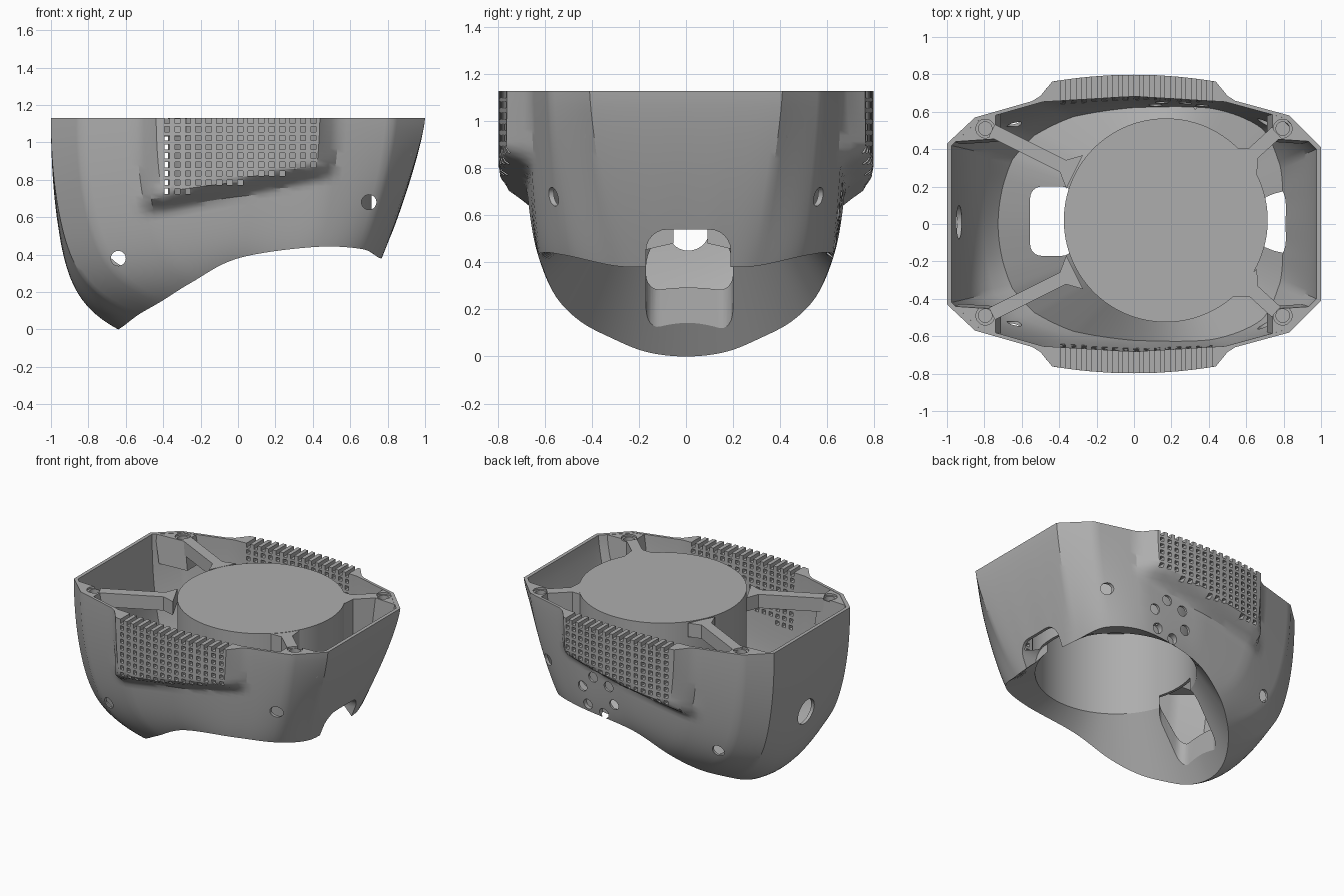
import bpy, bmesh, math
from mathutils import Vector, Matrix

cube = bpy.data.objects.get("Cube")
if cube:
    bpy.data.objects.remove(cube, do_unlink=True)

grey = bpy.data.materials.new("housing_grey")
grey.use_nodes = True
COLOUR = (0.42, 0.42, 0.42, 1)
grey.diffuse_color = COLOUR
grey.node_tree.nodes["Principled BSDF"].inputs["Base Color"].default_value = COLOUR

TOP = 1.13
STEPS = 8
RINGS = 32
BORE = Vector((0.17, 0.02))


def finish(name, bm, helper=False):
    bmesh.ops.recalc_face_normals(bm, faces=bm.faces)
    mesh = bpy.data.meshes.new(name)
    bm.to_mesh(mesh)
    bm.free()
    mesh.materials.append(grey)
    ob = bpy.data.objects.new(name, mesh)
    bpy.context.collection.objects.link(ob)
    ob.hide_render = helper
    return ob


def cut(ob, cutter, overlapping=False):
    mod = ob.modifiers.new("cut", "BOOLEAN")
    mod.operation, mod.solver, mod.object = "DIFFERENCE", "EXACT", cutter
    mod.use_self = overlapping
    bpy.context.view_layer.objects.active = ob
    bpy.ops.object.modifier_apply(modifier=mod.name)
    bpy.data.objects.remove(cutter, do_unlink=True)


def add_box(bm, centre, size, round_axis=None, radius=0):
    geo = bmesh.ops.create_cube(bm, size=1)
    for v in geo["verts"]:
        v.co = Vector([c + a * s for c, a, s in zip(centre, v.co, size)])
    if round_axis is not None:
        edges = {e for v in geo["verts"] for e in v.link_edges}
        along = [e for e in edges
                 if abs((e.verts[0].co - e.verts[1].co).normalized()[round_axis]) > 0.9]
        bmesh.ops.bevel(bm, geom=along, offset=radius, segments=6, profile=0.5, affect="EDGES")


def add_rod(bm, centre, radius, depth, axis):
    turn = Matrix.Rotation(math.pi / 2, 4, axis) if axis != "Z" else Matrix()
    bmesh.ops.create_cone(bm, cap_ends=True, segments=28, radius1=radius, radius2=radius,
                          depth=depth, matrix=Matrix.Translation(centre) @ turn)


def smooth(v):
    v = min(max(v, 0), 1)
    return v * v * (3 - 2 * v)


# Matching half outlines: upper rim, and the lower lip with its height
upper = [(-1, 0), (-1, .22), (-1, .43), (-.85, .57), (-.5, .67), (0, .7),
         (.5, .67), (.83, .58), (1, .41), (1, .2), (1, 0)]
lower = [(-.64, 0, 0), (-.61, .17, .02), (-.53, .32, .08), (-.41, .45, .15),
         (-.25, .55, .25), (0, .61, .38), (.4, .62, .44), (.66, .51, .43),
         (.75, .3, .385), (.77, .13, .38), (.77, 0, .38)]


def curve_point(pts, i, f):
    # Smooth interpolation, mirrored at both ends
    def at(k):
        x, y, z = pts[k if 0 <= k < len(pts) else (1 if k < 0 else len(pts) - 2)]
        return Vector((x, -y if k < 0 or k >= len(pts) else y, z))
    a, b, c, d = (at(i + k) for k in (-1, 0, 1, 2))
    return b + ((c - a) + (2 * a - 5 * b + 4 * c - d + (3 * (b - c) + d - a) * f) * f) * f / 2


half = []
for i in range(len(upper) - 1):
    for k in range(STEPS):
        f = k / STEPS
        u = Vector(upper[i]).lerp(Vector(upper[i + 1]), f)
        half.append((Vector((u.x, u.y, TOP)), curve_point(lower, i, f)))
half.append((Vector((*upper[-1], TOP)), Vector(lower[-1])))
flip = Vector((1, -1, 1))
outline = half + [(u * flip, l * flip) for u, l in half[-2:0:-1]]


def wall(u, l, t):
    # Wall rolls under at the deep end and slopes straighter at the other
    roll = 0.275 * (1 - u.x)
    p = u.lerp(l, (1 - roll) * t ** (1.75 - 0.45 * u.x) + roll * t ** 9)
    p.z = u.z + (l.z - u.z) * t
    return p


def outer(u, l, t):
    # Outer wall with the raised grille panels on both long sides
    p = wall(u, l, t)
    low = 0.69 + 0.2 * (p.x + 0.4)
    s = smooth((0.525 - abs(p.x)) / 0.09) * smooth((p.z - low + 0.07) / 0.11)
    y = 0.798 - 0.19 * p.x ** 2
    p.y += (math.copysign(y, p.y) - p.y) * s
    return p


def inner(u, l, s):
    p = wall(u, l, s * (0.89 - 0.05 * u.x))
    return Vector((p.x * 0.975, p.y * 0.975, p.z))


def bore(l, radius, z):
    d = (l.xy - BORE).normalized() * radius + BORE
    return Vector((d.x, d.y, z))


# Housing shell: one closed loft from bore ceiling, round the lip, to the disc top
rings = [[bore(l, 0.525, z) for u, l in outline] for z in (1.08, 0.48)]
for k in range(RINGS + 1):
    t = 1 - (k / RINGS) ** 1.3
    rings.append([outer(u, l, t) for u, l in outline])
for k in range(15):
    rings.append([inner(u, l, k / 14) for u, l in outline])
rings += [[bore(l, 0.545, z) for u, l in outline] for z in (0.53, TOP)]

bm = bmesh.new()
loops = [[bm.verts.new(p) for p in ring] for ring in rings]
n = len(outline)
for a, b in zip(loops, loops[1:]):
    for i in range(n):
        j = (i + 1) % n
        bm.faces.new((a[i], a[j], b[j], b[i]))
bm.faces.new(loops[0])
bm.faces.new(loops[-1])
shell = finish("housing_shell", bm)

# Grille holes, screw holes, vents and cable openings
bm = bmesh.new()
for side in (-1, 1):
    for col in range(15):
        for row in range(10):
            x, z = -0.38 + col * 0.056, 1.118 - row * 0.0475
            if z > 0.71 + (x + 0.38) * 0.19:
                tall = 0.036 if row == 0 else 0.028
                add_box(bm, (x, side * 0.75, z), (0.028, 0.25, tall))
    add_rod(bm, (-0.64, side * 0.685, 0.38), 0.04, 0.33, "X")
    add_rod(bm, (0.7, side * 0.6, 0.68), 0.04, 0.35, "X")
for k in range(6):
    a = math.radians(60 * k + 15)
    add_rod(bm, (0.24 + 0.13 * math.cos(a), 0.71, 0.58 + 0.13 * math.sin(a)), 0.036, 0.22, "X")
add_rod(bm, (-0.95, 0.01, 0.54), 0.09, 0.3, "Y")
add_box(bm, (0.82, 0.01, 0.36), (0.26, 0.36, 0.36), 0, 0.09)
add_box(bm, (-0.44, 0.015, 0.32), (0.23, 0.37, 0.5), 2, 0.06)
cut(shell, finish("opening_cutter", bm, True))

# Corner mounts with countersunk screw holes
corner = [(0.74, 0.455), (0.74, 0.6), (0.82, 0.57), (0.965, 0.44)]
bm = bmesh.new()
holes = bmesh.new()
for sx in (-1, 1):
    for sy in (-1, 1):
        top = [bm.verts.new((sx * x, sy * y, 1.128)) for x, y in corner]
        low = [bm.verts.new((sx * x * 0.96, sy * y * 0.97, 0.93)) for x, y in corner]
        bm.faces.new(top)
        bm.faces.new(low)
        for i in range(4):
            j = (i + 1) % 4
            bm.faces.new((top[i], top[j], low[j], low[i]))
        add_rod(holes, (sx * 0.795, sy * 0.5 + 0.01, 1.1), 0.036, 0.2, "Z")
        add_rod(holes, (sx * 0.795, sy * 0.5 + 0.01, 1.14), 0.05, 0.05, "Z")
mounts = finish("corner_mounts", bm)
cut(mounts, finish("screw_cutter", holes, True), True)


# Ribs that carry the central disc, flared where they meet it
def rib(name, a, b, bottom):
    a, b = Vector(a), Vector(b)
    side = Vector((a.y - b.y, b.x - a.x)).normalized()
    ahead = (b - a).normalized() * 0.07
    bm = bmesh.new()
    plan = [a + side * .036, a - side * .036, b - side * .036,
            b - side * .1 + ahead, b + side * .1 + ahead, b + side * .036]
    face = bm.faces.new([bm.verts.new((p.x, p.y, bottom)) for p in plan])
    up = bmesh.ops.extrude_face_region(bm, geom=[face])["geom"]
    bmesh.ops.translate(bm, vec=(0, 0, 1.128 - bottom),
                        verts=[v for v in up if isinstance(v, bmesh.types.BMVert)])
    return finish(name, bm)


ribs = []
for sy, word in ((-1, "front"), (1, "back")):
    ribs.append(rib("long_rib_" + word, (-.76, sy * .49 + .01), (-.38, sy * .3 + .01), 1.03))
    ribs.append(rib("short_rib_" + word, (.76, sy * .48 + .01), (.64, sy * .37 + .01), 0.85))

# Smooth shading with sharp edges kept
bpy.ops.object.select_all(action="DESELECT")
for ob in [shell, mounts] + ribs:
    ob.select_set(True)
bpy.context.view_layer.objects.active = shell
bpy.ops.object.shade_smooth_by_angle(angle=math.radians(30))
